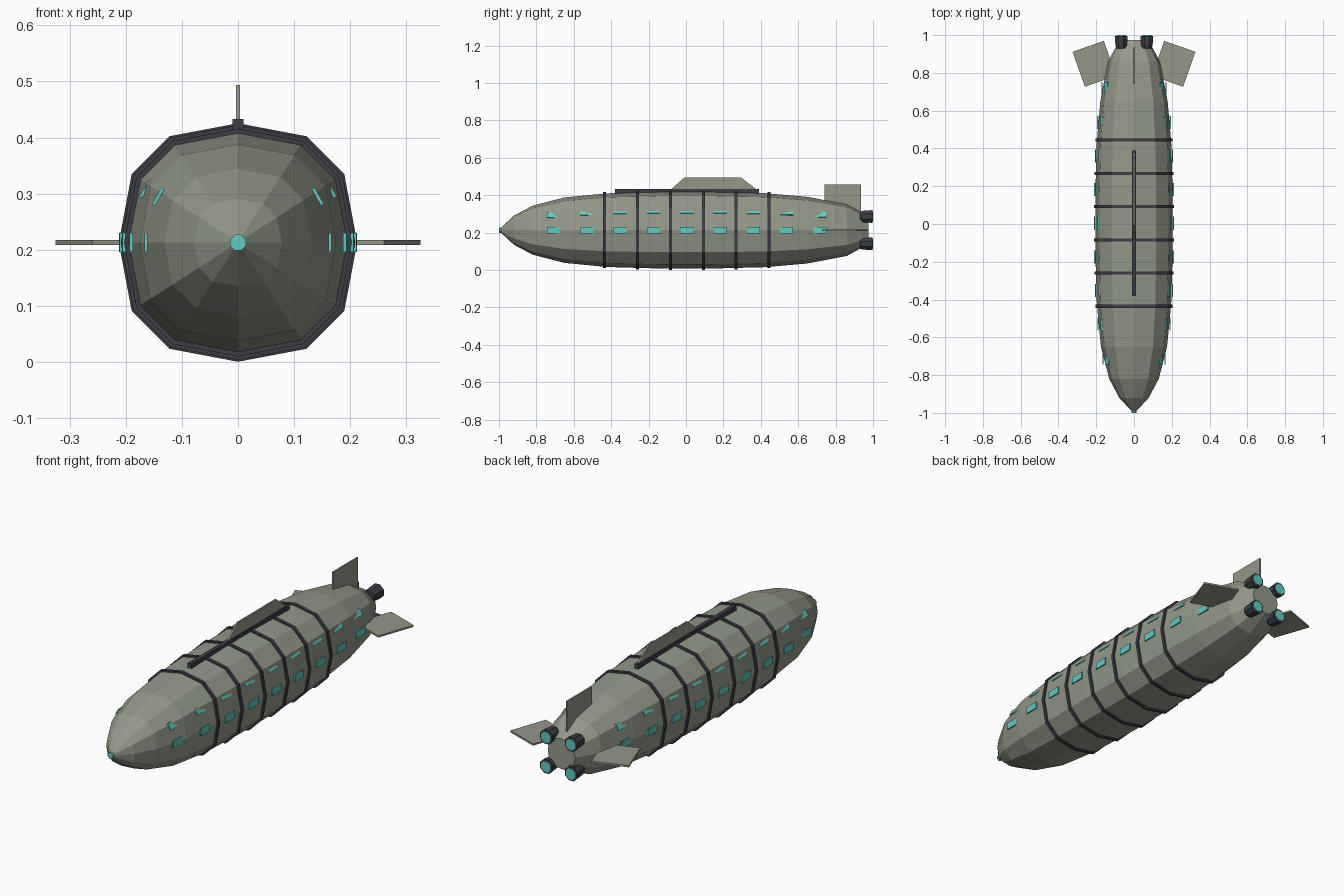
import bpy, bmesh, math
from mathutils import Matrix, Vector

if "Cube" in bpy.data.objects:
    bpy.data.objects.remove(bpy.data.objects["Cube"])

CZ = 0.213  # height of the hull axis


def material(name, rgb):
    m = bpy.data.materials.new(name)
    m.diffuse_color = (*rgb, 1)
    m.use_nodes = True
    m.node_tree.nodes["Principled BSDF"].inputs["Base Color"].default_value = m.diffuse_color
    return m


HULL = material("grey green hull", (0.29, 0.315, 0.25))
DARK = material("dark trim", (0.045, 0.048, 0.06))
TEAL = material("teal glow", (0.12, 0.6, 0.54))


def finish(name, bm, mat):
    bmesh.ops.recalc_face_normals(bm, faces=bm.faces)
    me = bpy.data.meshes.new(name)
    bm.to_mesh(me)
    bm.free()
    me.materials.append(mat)
    ob = bpy.data.objects.new(name, me)
    bpy.context.collection.objects.link(ob)
    return ob


def loft(name, stations, mat, n=12, k=1.0, cx=0, cz=CZ):
    """Skin rings of n points (superellipse power k) along y, capped at both ends."""
    bm = bmesh.new()
    rings = []
    for y, r in stations:
        ring = []
        for i in range(n):
            a = 2 * math.pi * (i + (0.5 if n == 8 else 0)) / n
            c, s = math.cos(a), math.sin(a)
            ring.append(bm.verts.new((cx + r * math.copysign(abs(c) ** k, c), y,
                                      cz + r * math.copysign(abs(s) ** k, s))))
        rings.append(ring)
    for p, q in zip(rings, rings[1:]):
        for i in range(n):
            bm.faces.new((p[i], p[(i + 1) % n], q[(i + 1) % n], q[i]))
    bm.faces.new(rings[0])
    bm.faces.new(rings[-1])
    return finish(name, bm, mat)


def box(name, loc, size, mat, rot=Matrix()):
    bm = bmesh.new()
    bmesh.ops.create_cube(bm, size=1, matrix=Matrix.Translation(loc) @ rot @ Matrix.Diagonal((*size, 1)))
    return finish(name, bm, mat)


# Hull profile: (y, radius)
PROFILE = [(-0.99, 0.013), (-0.92, 0.078), (-0.82, 0.131), (-0.65, 0.175), (-0.42, 0.197),
           (-0.14, 0.205), (0.14, 0.205), (0.42, 0.198), (0.65, 0.178), (0.86, 0.138), (0.975, 0.075)]


def radius(y):
    for (y0, r0), (y1, r1) in zip(PROFILE, PROFILE[1:]):
        if y0 <= y <= y1:
            return r0 + (r1 - r0) * (y - y0) / (y1 - y0)


loft("hull", PROFILE, HULL, k=0.8)
loft("nose_light", [(-1.0, 0.015), (-0.98, 0.015)], TEAL, n=8)

# Hull bands
for i in range(6):
    y = 0.0045 + (i - 2.5) * 0.176
    r = radius(y) + 0.0075
    loft(f"hull_band_{i + 1}", [(y - 0.008, r), (y + 0.008, r)], DARK, k=0.8)

# Windows: a side row and an upper row on each flank
for i in range(9):
    y = 0.004 + (i - 4) * 0.178
    r = radius(y) + 0.004
    for side in (1, -1):
        for row, deg in (("side", 0), ("upper", 30)):
            a = math.radians(deg)
            box(f"{row}_window", (side * r * math.cos(a), y, CZ + r * math.sin(a)),
                (0.006, 0.07, 0.034), TEAL, Matrix.Rotation(-a * side, 4, 'Y'))

# Top spine
box("spine_rail", (0, 0.005, 0.418), (0.02, 0.77, 0.03), DARK)

# Sail: trapezoid profile given thickness
bm = bmesh.new()
pts = [(-0.088, 0.425), (0.385, 0.425), (0.295, 0.494), (-0.008, 0.494)]
face = bm.faces.new([bm.verts.new((-0.004, y, z)) for y, z in pts])
ext = bmesh.ops.extrude_face_region(bm, geom=[face])["geom"]
bmesh.ops.translate(bm, vec=Vector((0.008, 0, 0)),
                    verts=[v for v in ext if isinstance(v, bmesh.types.BMVert)])
finish("sail", bm, HULL)

# Tail fins
box("top_tail_fin", (0, 0.838, 0.38), (0.008, 0.195, 0.156), HULL)
for side in (1, -1):
    box("side_tail_fin", (side * 0.21, 0.848, CZ), (0.175, 0.196, 0.009), HULL,
        Matrix.Rotation(math.radians(-19.4 * side), 4, 'Z'))

# Engines with glowing exhaust plates
for sx in (1, -1):
    for sz in (1, -1):
        x, z = sx * 0.068, CZ + sz * 0.073
        loft("engine", [(0.93, 0.028), (0.945, 0.033), (0.996, 0.037)], DARK, n=8, cx=x, cz=z)
        loft("engine_exhaust", [(0.994, 0.028), (1.0, 0.028)], TEAL, n=8, cx=x, cz=z)
